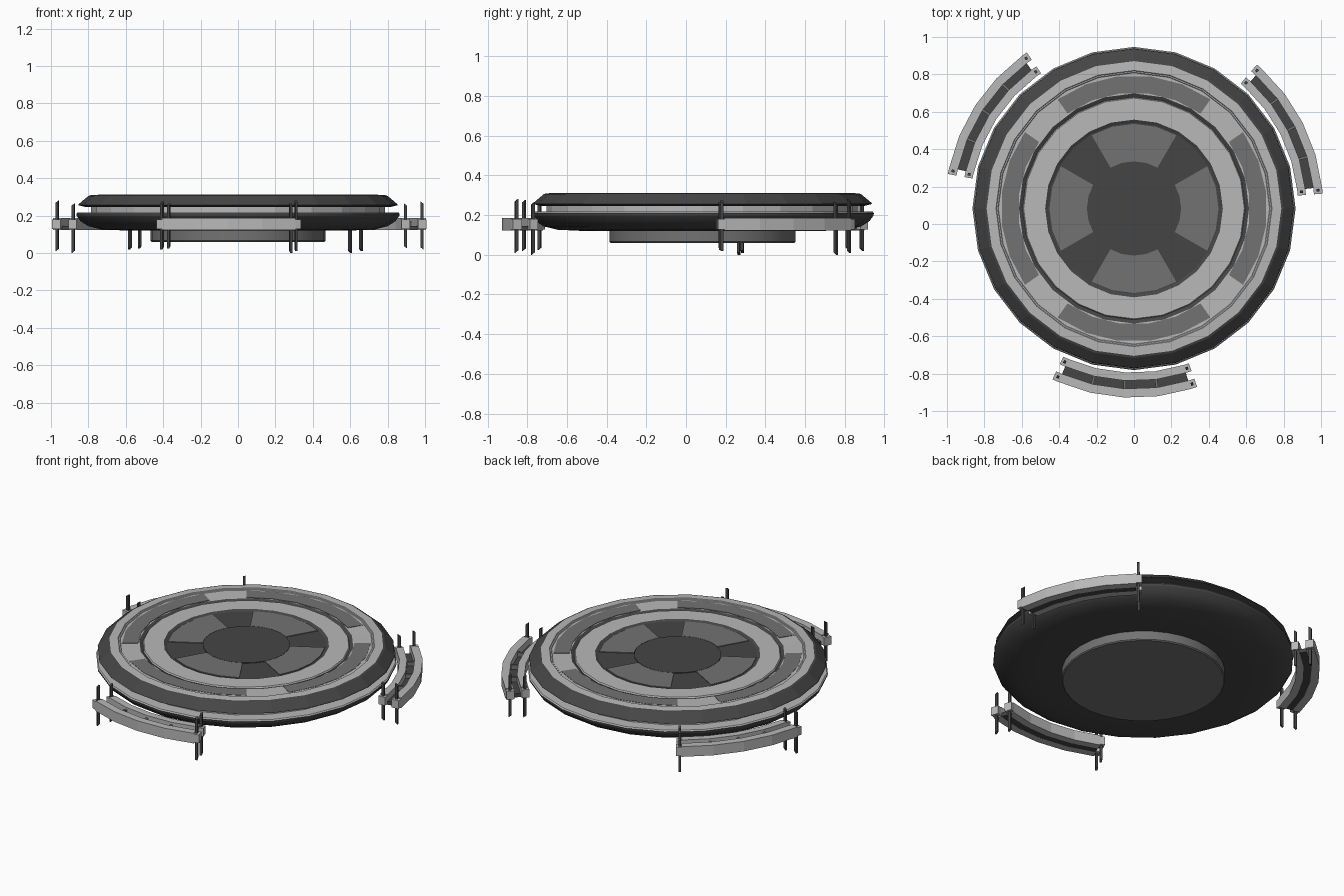
import bpy, bmesh, math
from mathutils import Matrix, Vector

if "Cube" in bpy.data.objects:
    bpy.data.objects.remove(bpy.data.objects["Cube"])

CY = 0.083          # centre of the disc in y
SIDES = 24


def grey(name, v):
    m = bpy.data.materials.new(name)
    m.diffuse_color = (v, v, v, 1)
    m.use_nodes = True
    m.node_tree.nodes["Principled BSDF"].inputs["Base Color"].default_value = m.diffuse_color
    return m


LIGHT = grey("light_grey", 0.48)
MID = grey("mid_grey", 0.17)
DARK = grey("dark_grey", 0.06)


def finish(name, bm, mat, smooth=False):
    bmesh.ops.recalc_face_normals(bm, faces=bm.faces[:])
    me = bpy.data.meshes.new(name)
    bm.to_mesh(me)
    bm.free()
    ob = bpy.data.objects.new(name, me)
    bpy.context.collection.objects.link(ob)
    me.materials.append(mat)
    if smooth:
        bpy.ops.object.select_all(action='DESELECT')
        ob.select_set(True)
        bpy.context.view_layer.objects.active = ob
        bpy.ops.object.shade_smooth_by_angle(angle=math.radians(25))
    return ob


def sweep(name, profile, mat, a0=0, a1=360, segs=SIDES, closed=True, smooth=False):
    """Turn an (r, z) profile round the disc axis from a0 to a1 degrees."""
    bm = bmesh.new()
    full = a1 - a0 == 360
    rings = []
    for i in range(segs if full else segs + 1):
        a = math.radians(a0 + (a1 - a0) * i / segs)
        rings.append([bm.verts.new((r * math.cos(a), CY + r * math.sin(a), z)) for r, z in profile])
    n = len(profile)
    for i in range(segs):
        p, q = rings[i], rings[(i + 1) % len(rings)]
        for j in range(n if closed else n - 1):
            k = (j + 1) % n
            bm.faces.new((p[j], p[k], q[k], q[j]))
    if not full:
        bm.faces.new(rings[0])
        bm.faces.new(rings[-1])
    bmesh.ops.remove_doubles(bm, verts=bm.verts[:], dist=1e-5)
    return finish(name, bm, mat, smooth)


def band(r0, r1, z0, z1):
    return [(r0, z0), (r1, z0), (r1, z1), (r0, z1)]


# lower body: rounded bowl, plug underneath and neck
sweep("lower_bowl", [(0, 0.12), (0.60, 0.12), (0.73, 0.126), (0.80, 0.143), (0.842, 0.17),
                     (0.862, 0.198), (0.864, 0.21)], DARK, closed=False, smooth=True)
sweep("lower_bowl_top", [(0.864, 0.21), (0.858, 0.217), (0.70, 0.217)], LIGHT, closed=False)
sweep("bottom_plug", [(0, 0.06), (0.462, 0.06), (0.468, 0.066), (0.468, 0.125)], MID,
      segs=32, closed=False, smooth=True)
sweep("neck", [(0.785, 0.215), (0.785, 0.255)], LIGHT, closed=False)

# upper plate: dark bevelled skirt, light rim and concentric bands
sweep("upper_skirt", [(0.77, 0.25), (0.815, 0.246), (0.855, 0.256), (0.85, 0.263),
                      (0.80, 0.305), (0.788, 0.309)], DARK, closed=False)
sweep("outer_rim", [(0.788, 0.309), (0.738, 0.312), (0.735, 0.308), (0.728, 0.308),
                    (0.725, 0.305), (0.615, 0.303)], LIGHT, closed=False)
sweep("ring_groove", [(0.615, 0.303), (0.595, 0.294)], DARK, closed=False)
sweep("inner_ring", [(0.595, 0.294), (0.59, 0.302), (0.475, 0.302)], LIGHT, closed=False)
sweep("disc_groove", [(0.475, 0.302), (0.458, 0.294)], DARK, closed=False)
sweep("centre_disc", [(0.458, 0.294), (0.25, 0.294), (0, 0.294)], DARK, closed=False)
sweep("centre_cap", [(0.25, 0.292), (0.25, 0.298), (0, 0.298)], DARK, closed=False)

# four darker panels on the rim and four petals on the centre disc
for i in range(4):
    a = 90 * i
    sweep("rim_panel", band(0.62, 0.712, 0.29, 0.3065), MID, a - 35, a + 35, 5)
    sweep("centre_petal", band(0.252, 0.452, 0.285, 0.298), MID, a - 30, a + 30, 4)


def pin(name, ang, r, z0, z1):
    """Thin upright pin with a slanted tip at both ends."""
    bm = bmesh.new()
    bmesh.ops.create_cube(bm, size=1)
    for v in bm.verts:
        top = v.co.z > 0
        z = z1 if top else z0
        if v.co.x * (1 if top else -1) > 0:
            z += -0.012 if top else 0.012
        v.co = Vector((v.co.x * 0.016, v.co.y * 0.014, z))
    a = math.radians(ang)
    bm.transform(Matrix.Translation((r * math.cos(a), CY + r * math.sin(a), 0)) @ Matrix.Rotation(a, 4, 'Z'))
    finish(name, bm, DARK)


# three curved brackets round the edge
for c in (-90, 30, 150):
    lo, hi = c - 25.5, c + 19.5
    for label, r0, r1 in (("inner", 0.878, 0.922), ("outer", 0.965, 1.012)):
        sweep(f"bracket_{label}_rail", band(r0, r1, 0.122, 0.186), LIGHT, lo + 1.8, hi - 1.8, 4)
        for e in (lo, hi - 1.8):
            sweep(f"bracket_{label}_tab", band(r0, r1, 0.128, 0.18), LIGHT, e, e + 1.8, 1)
    sweep("bracket_floor", band(0.92, 0.967, 0.122, 0.145), DARK, lo + 2, hi - 2, 4)
    for k in (1, 2, 3):
        m = lo + 1.8 + k * 41.4 / 4
        sweep("bracket_divider", band(0.92, 0.967, 0.14, 0.172), MID, m - 0.4, m + 0.4, 1)
    pin("bracket_pin", lo + 1.2, 0.90, 0.025, 0.265)
    pin("bracket_pin", lo + 1.2, 0.988, 0.02, 0.275)
    pin("bracket_pin", hi - 1.2, 0.90, 0.0, 0.265)
    pin("bracket_pin", hi - 1.2, 0.988, 0.01, 0.28)
